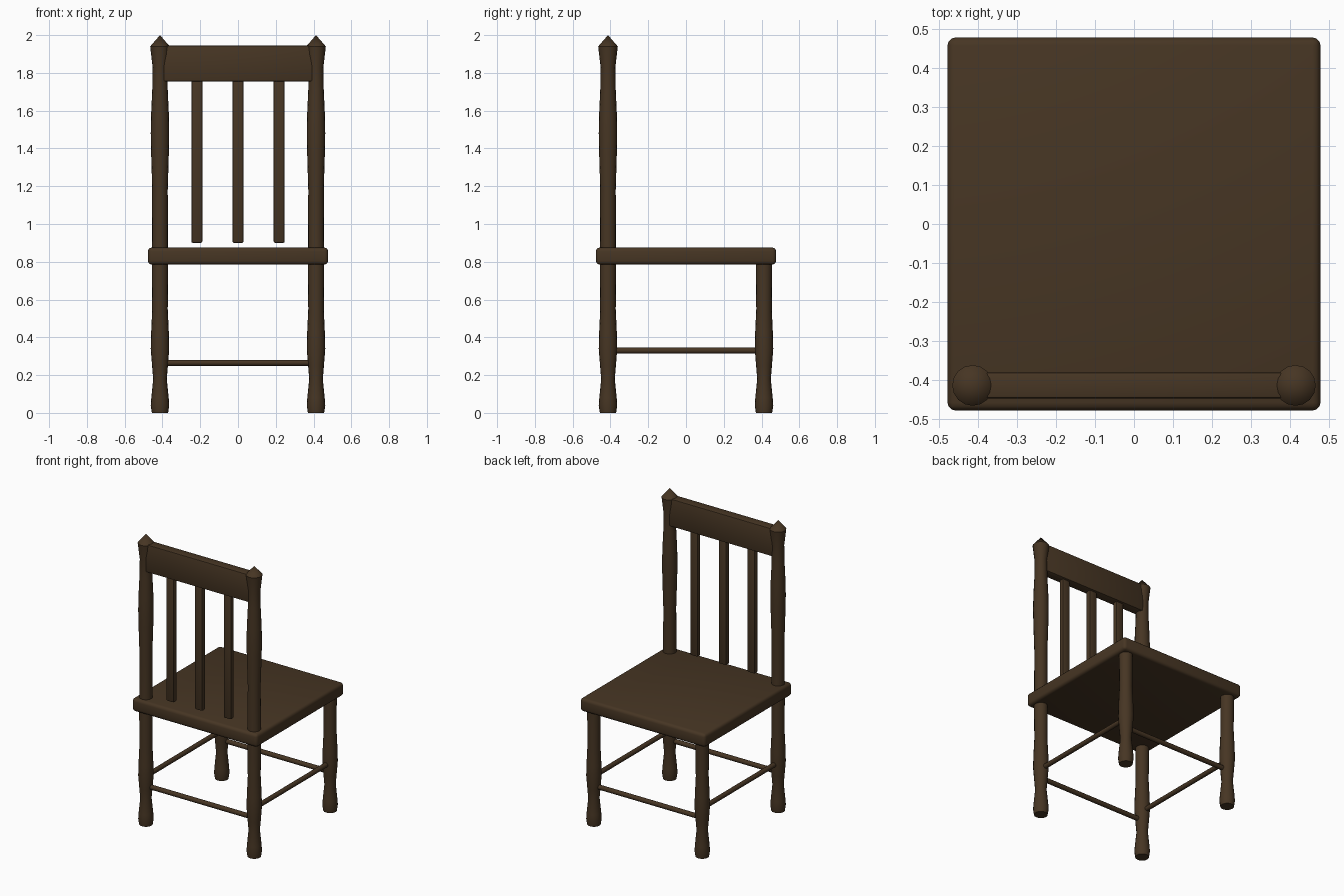
import bpy, bmesh, math
from mathutils import Vector

cube = bpy.data.objects.get("Cube")
if cube:
    bpy.data.objects.remove(cube, do_unlink=True)

wood = bpy.data.materials.new("dark_wood")
wood.use_nodes = True
WOOD = (0.062, 0.036, 0.017, 1)
wood.diffuse_color = WOOD
wood.node_tree.nodes["Principled BSDF"].inputs["Base Color"].default_value = WOOD

LEG = 0.413      # leg offset from the centre
SIDES = 16


def finish(name, bm, angle=35):
    bmesh.ops.recalc_face_normals(bm, faces=bm.faces)
    mesh = bpy.data.meshes.new(name)
    bm.to_mesh(mesh)
    bm.free()
    mesh.materials.append(wood)
    obj = bpy.data.objects.new(name, mesh)
    bpy.context.collection.objects.link(obj)
    bpy.ops.object.select_all(action='DESELECT')
    obj.select_set(True)
    bpy.context.view_layer.objects.active = obj
    bpy.ops.object.shade_smooth_by_angle(angle=math.radians(angle))
    return obj


def turned(name, x, y, profile):
    """Lathe a (radius, height) profile around a vertical axis."""
    bm = bmesh.new()
    rings = []
    for r, z in profile:
        rings.append([bm.verts.new((x + r * math.cos(a), y + r * math.sin(a), z))
                      for a in (math.tau * i / SIDES for i in range(SIDES))])
    for low, high in zip(rings, rings[1:]):
        for i in range(SIDES):
            j = (i + 1) % SIDES
            bm.faces.new((low[i], low[j], high[j], high[i]))
    bm.faces.new(rings[0])
    bm.faces.new(rings[-1])
    bmesh.ops.remove_doubles(bm, verts=bm.verts, dist=0.0005)
    return finish(name, bm)


def box(name, centre, size, bevel, segments=2):
    bm = bmesh.new()
    bmesh.ops.create_cube(bm, size=1)
    bmesh.ops.scale(bm, vec=size, verts=bm.verts)
    bmesh.ops.translate(bm, vec=centre, verts=bm.verts)
    bmesh.ops.bevel(bm, geom=bm.edges[:], offset=bevel, segments=segments,
                    profile=0.5, affect='EDGES')
    return finish(name, bm)


def rod(name, start, end, radius):
    start, end = Vector(start), Vector(end)
    bm = bmesh.new()
    bmesh.ops.create_cone(bm, cap_ends=True, segments=12, radius1=radius,
                          radius2=radius, depth=(end - start).length)
    turn = (end - start).to_track_quat('Z', 'Y').to_matrix()
    bmesh.ops.rotate(bm, matrix=turn, verts=bm.verts)
    bmesh.ops.translate(bm, vec=(start + end) / 2, verts=bm.verts)
    return finish(name, bm, 40)


# Turned legs, the back pair carrying on up to pointed finials
leg = [(0.043, 0), (0.049, 0.04), (0.046, 0.08), (0.036, 0.18), (0.042, 0.25),
       (0.049, 0.34), (0.047, 0.42), (0.041, 0.55), (0.043, 0.8)]
post = leg + [(0.042, 0.88), (0.041, 1.18), (0.047, 1.38), (0.049, 1.48),
              (0.047, 1.58), (0.041, 1.71), (0.039, 1.83), (0.052, 1.94), (0.0001, 2.0)]
for side, sx in (("left", 1), ("right", -1)):
    turned("front_leg_" + side, sx * LEG, LEG, leg)
    turned("back_post_" + side, sx * LEG, -LEG, post)
    rod("side_stretcher_" + side, (sx * LEG, -LEG, 0.33), (sx * LEG, LEG, 0.33), 0.016)

# Cross stretchers
for name, y in (("front_stretcher", LEG), ("back_stretcher", -LEG)):
    rod(name, (-LEG, y, 0.265), (LEG, y, 0.265), 0.016)

# Seat
box("seat", (0, 0, 0.83), (0.954, 0.954, 0.09), 0.02, 3)

# Backrest
box("top_rail", (0, -LEG, 1.85), (0.79, 0.066, 0.19), 0.006)
for i, name in enumerate(("right", "middle", "left")):
    box("back_slat_" + name, ((i - 1) * 0.218, -LEG, 1.335), (0.058, 0.035, 0.87), 0.008)
